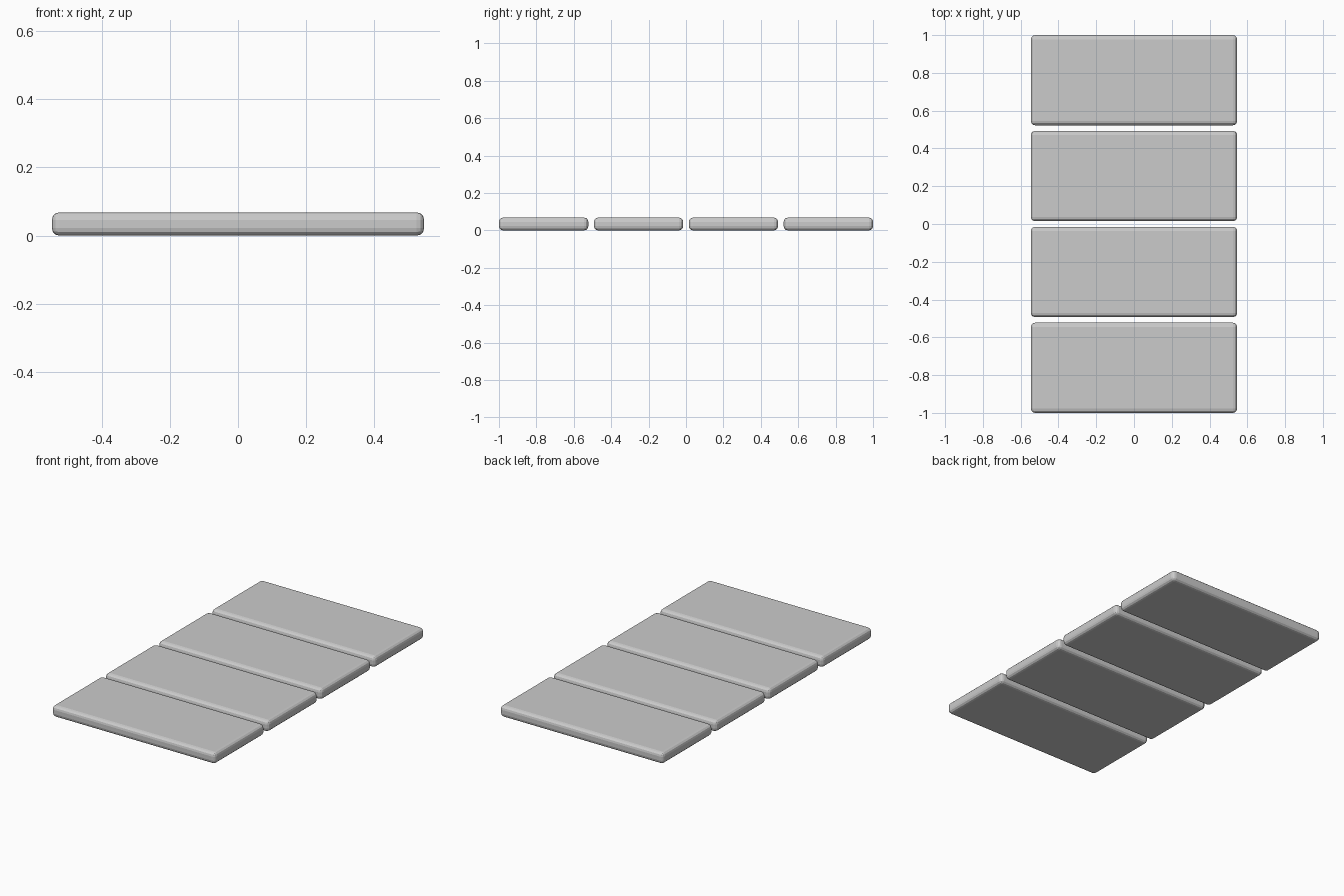
import bpy

if "Cube" in bpy.data.objects:
    bpy.data.objects.remove(bpy.data.objects["Cube"])

COUNT, GAP = 4, 0.03
LENGTH, HEIGHT = 1.092, 0.068
WIDTH = (2.0 - GAP * (COUNT - 1)) / COUNT


def slab(name, y):
    # Thin rectangular plank with rounded edges
    bpy.ops.mesh.primitive_cube_add(size=1, location=(0, y, HEIGHT / 2))
    ob = bpy.context.object
    ob.name = name
    ob.scale = (LENGTH, WIDTH, HEIGHT)
    bpy.ops.object.transform_apply(location=False, rotation=False, scale=True)
    bev = ob.modifiers.new("rounded_edges", 'BEVEL')
    bev.width = 0.022
    bev.segments = 3
    return ob


# Row of identical slabs along y
for i in range(COUNT):
    slab(f"slab_{i + 1}", -1 + WIDTH / 2 + i * (WIDTH + GAP))
